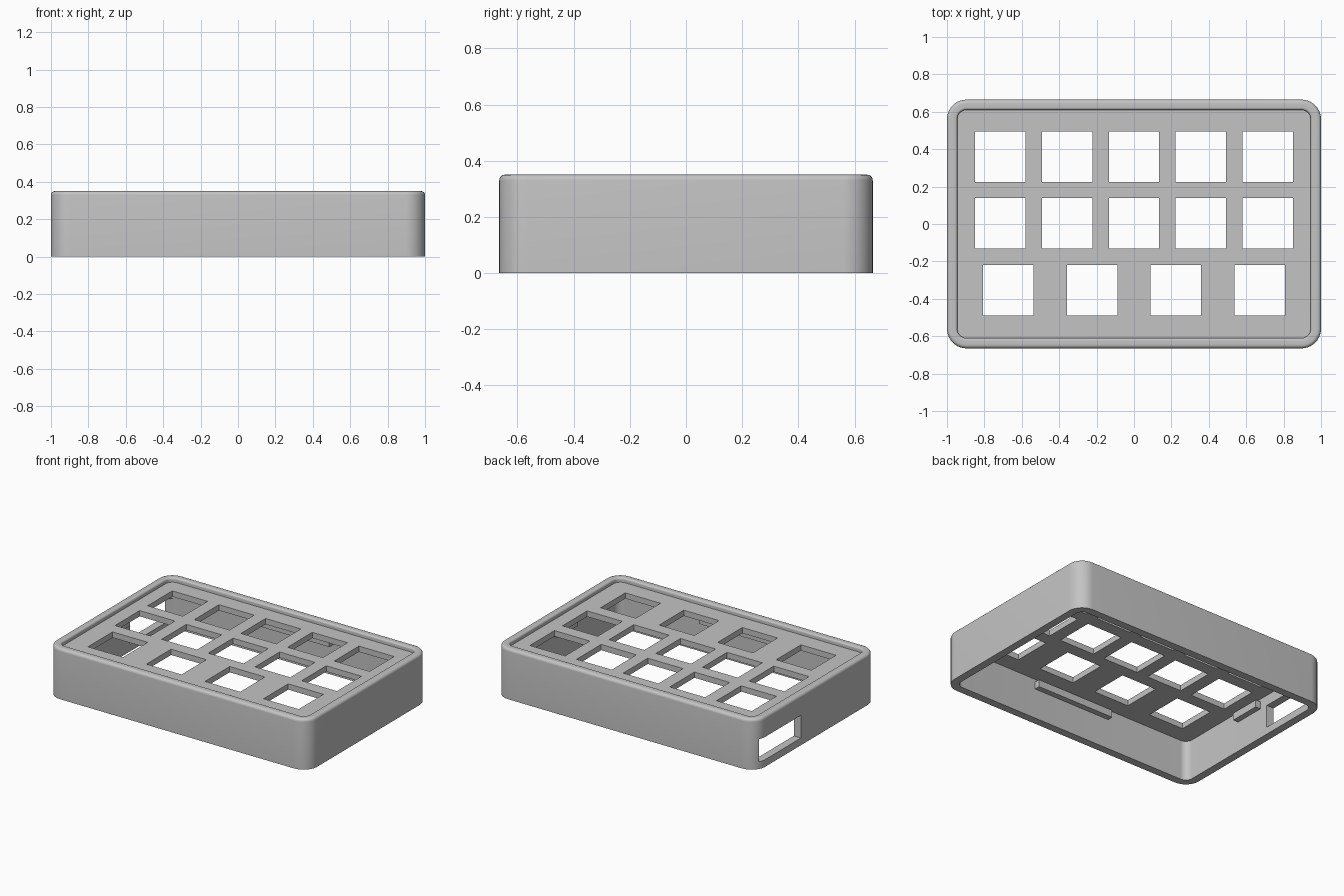
import bpy, bmesh, math
from mathutils import Matrix, Vector

if "Cube" in bpy.data.objects:
    bpy.data.objects.remove(bpy.data.objects["Cube"])

grey = bpy.data.materials.new("plain grey")
grey.diffuse_color = (0.55, 0.55, 0.55, 1)
grey.use_nodes = True
grey.node_tree.nodes["Principled BSDF"].inputs["Base Color"].default_value = grey.diffuse_color


def make_object(name, bm):
    bmesh.ops.recalc_face_normals(bm, faces=bm.faces)
    mesh = bpy.data.meshes.new(name)
    bm.to_mesh(mesh)
    bm.free()
    mesh.materials.append(grey)
    obj = bpy.data.objects.new(name, mesh)
    bpy.context.collection.objects.link(obj)
    return obj


def add_box(bm, x0, x1, y0, y1, z0, z1):
    centre = Vector((x0 + x1, y0 + y1, z0 + z1)) / 2
    size = Matrix.Diagonal((x1 - x0, y1 - y0, z1 - z0, 1))
    bmesh.ops.create_cube(bm, size=1, matrix=Matrix.Translation(centre) @ size)


def rounded_ring(bm, inset, z, steps=10):
    """Rounded rectangle of vertices, inset from the outer wall."""
    hx, hy, r = 1.0 - inset, 0.665 - inset, 0.105 - inset
    ring = []
    for q, (sx, sy) in enumerate([(1, 1), (-1, 1), (-1, -1), (1, -1)]):
        for i in range(steps + 1):
            a = math.pi / 2 * (q + i / steps)
            ring.append(bm.verts.new((sx * (hx - r) + r * math.cos(a),
                                      sy * (hy - r) + r * math.sin(a), z)))
    return ring


# Case section: underside of plate, inner wall, outer wall, rounded rim, plate top
TOP, WALL, ROUND, LIP = 0.35, 0.055, 0.02, 0.012
profile = [(WALL, 0.28), (WALL, 0), (0, 0)]
for i in range(6):
    a = math.pi / 2 * i / 5
    profile.append((ROUND * (1 - math.cos(a)), TOP - ROUND * (1 - math.sin(a))))
for i in range(6):
    a = math.pi / 2 * i / 5
    profile.append((WALL - LIP * (1 - math.sin(a)), TOP - LIP * (1 - math.cos(a))))
profile.append((WALL, 0.32))

bm = bmesh.new()
rings = [rounded_ring(bm, inset, z) for inset, z in profile]
for a, b in zip(rings, rings[1:]):
    for i in range(len(a)):
        j = (i + 1) % len(a)
        bm.faces.new((a[i], a[j], b[j], b[i]))
bm.faces.new(rings[0])
bm.faces.new(rings[-1])
case = make_object("case", bm)

# Cutter: three rows of square key openings and the side port
bm = bmesh.new()
rows = [(0.36, 5, 0.3575), (0.003, 5, 0.3575), (-0.354, 4, 0.4485)]
half = 0.135
for y, count, pitch in rows:
    for i in range(count):
        x = (i - (count - 1) / 2) * pitch
        add_box(bm, x - half, x + half, y - half, y + half, 0.25, 0.4)
add_box(bm, -1.1, -0.88, 0.17, 0.61, 0.05, 0.207)
cutter = make_object("opening_cutter", bm)
cutter.hide_render = True

cut = case.modifiers.new("openings", 'BOOLEAN')
cut.operation = 'DIFFERENCE'
cut.solver = 'EXACT'
cut.object = cutter
bpy.context.view_layer.objects.active = case
case.select_set(True)
bpy.ops.object.modifier_apply(modifier=cut.name)
bpy.data.objects.remove(cutter)
bpy.ops.object.shade_smooth_by_angle(angle=math.radians(30))

# Retaining ribs on the four inner walls
bm = bmesh.new()
for s in (-1, 1):
    y0, y1 = sorted((s * 0.57, s * 0.63))
    add_box(bm, -0.3, 0.3, y0, y1, 0.21, 0.26)
    x0, x1 = sorted((s * 0.905, s * 0.965))
    add_box(bm, x0, x1, -0.11, 0.11, 0.21, 0.26)
make_object("retaining_ribs", bm)
